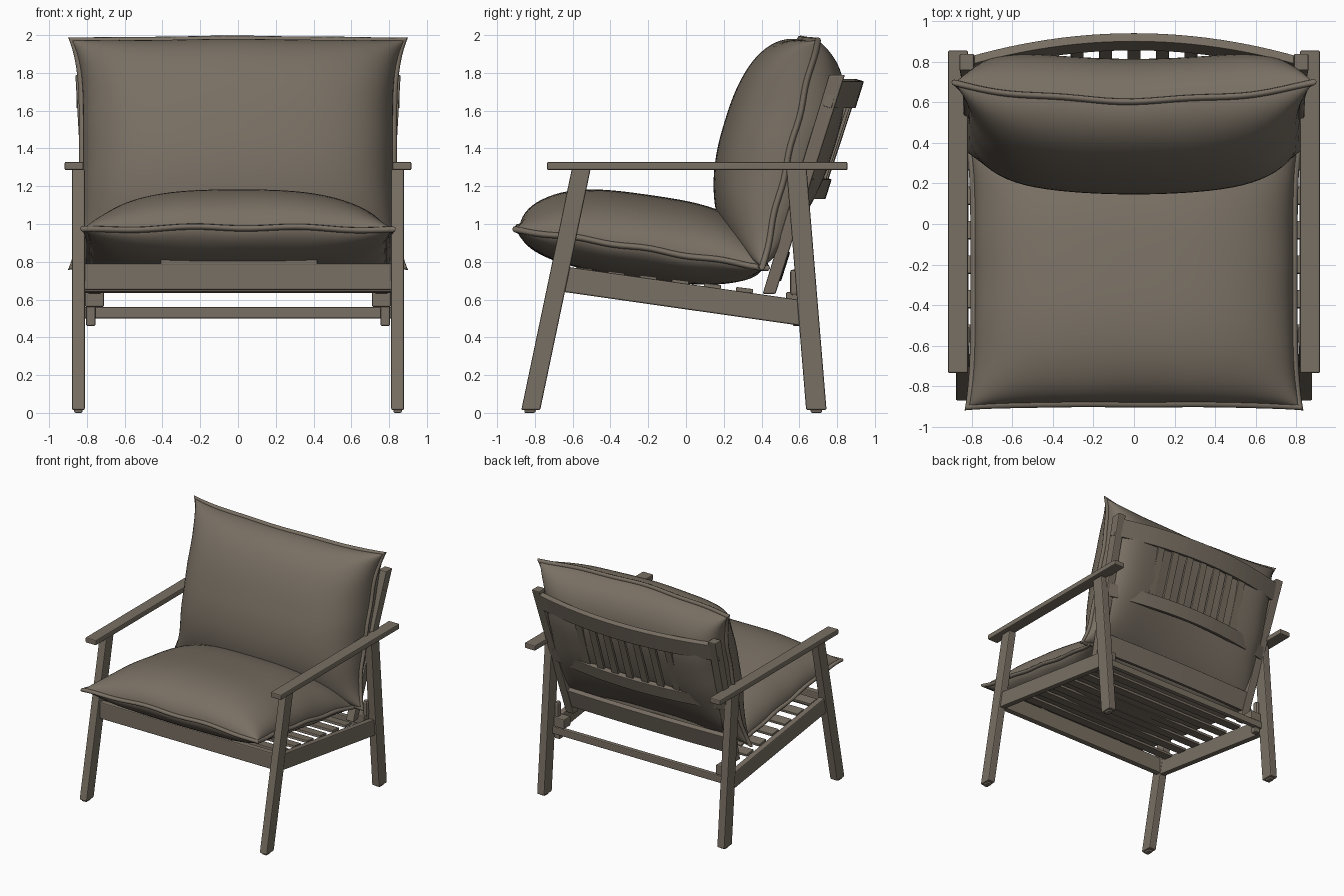
import bpy, bmesh, math
from mathutils import Vector

cube = bpy.data.objects.get("Cube")
if cube:
    bpy.data.objects.remove(cube, do_unlink=True)

taupe = bpy.data.materials.new("warm taupe")
taupe.use_nodes = True
TAUPE = (0.19, 0.16, 0.125, 1)
taupe.diffuse_color = TAUPE
taupe.node_tree.nodes["Principled BSDF"].inputs["Base Color"].default_value = TAUPE


def finish(name, bm, mirror=False, bevel=0.0, smooth=False):
    bmesh.ops.recalc_face_normals(bm, faces=bm.faces)
    mesh = bpy.data.meshes.new(name)
    bm.to_mesh(mesh)
    bm.free()
    mesh.materials.append(taupe)
    ob = bpy.data.objects.new(name, mesh)
    bpy.context.collection.objects.link(ob)
    if mirror:
        ob.modifiers.new("mirror", 'MIRROR').use_clip = False
    if bevel:
        mod = ob.modifiers.new("bevel", 'BEVEL')
        mod.width, mod.segments = bevel, 2
    if smooth:
        for p in mesh.polygons:
            p.use_smooth = True


def loft(name, sections, **kw):
    """Skin a row of equal cross-sections and cap both ends."""
    bm = bmesh.new()
    rings = [[bm.verts.new(p) for p in s] for s in sections]
    n = len(rings[0])
    for r, s in zip(rings, rings[1:]):
        for i in range(n):
            bm.faces.new((r[i], r[(i + 1) % n], s[(i + 1) % n], s[i]))
    bm.faces.new(rings[0])
    bm.faces.new(rings[-1])
    finish(name, bm, **kw)


def rect(c, u, v):
    c = Vector(c)
    return [c - u - v, c + u - v, c + u + v, c - u + v]


def bar(name, a, b, u, v, mirror=True, bevel=0.008):
    """Straight timber from a to b with half-width vectors u and v."""
    loft(name, [rect(a, u, v), rect(b, u, v)], mirror=mirror, bevel=bevel)


X, Y, Z = Vector((1, 0, 0)), Vector((0, 1, 0)), Vector((0, 0, 1))

# Legs, foot pads and armrests
LEG_X = 0.845
bar("front_leg", (LEG_X, -0.822, 0.015), (LEG_X, -0.555, 1.29), X * 0.034, Y * 0.05)
bar("rear_leg", (LEG_X, 0.69, 0.015), (LEG_X, 0.585, 1.29), X * 0.034, Y * 0.054)
bar("front_foot_pad", (LEG_X, -0.828, 0), (LEG_X, -0.822, 0.03), X * 0.022, Y * 0.03)
bar("rear_foot_pad", (LEG_X, 0.69, 0), (LEG_X, 0.69, 0.03), X * 0.022, Y * 0.03)
bar("armrest", (0.868, -0.735, 1.307), (0.868, 0.855, 1.307), X * 0.05, Z * 0.022)

# Seat frame
bar("side_rail", (0.84, -0.66, 0.71), (0.84, 0.64, 0.525), X * 0.025, Z * 0.068)
bar("front_rail", (-0.82, -0.665, 0.72), (0.82, -0.665, 0.72), Y * 0.025, Z * 0.07, False)
bar("front_rail_crest", (-0.41, -0.67, 0.795), (0.42, -0.67, 0.795), Y * 0.02, Z * 0.017, False)
bar("rear_rail", (-0.82, 0.61, 0.53), (0.82, 0.61, 0.53), Y * 0.02, Z * 0.03, False)
bar("rear_bracket", (0.76, 0.53, 0.6), (0.76, 0.62, 0.6), X * 0.05, Z * 0.04)
bar("bracket_pin", (0.78, 0.59, 0.46), (0.78, 0.59, 0.6), X * 0.025, Y * 0.025)
bar("recline_hinge", (0.8, 0.575, 0.62), (0.8, 0.575, 0.76), X * 0.02, Y * 0.025, True, 0.018)

# Seat slats lying across the sloping side rails
down = Vector((0, 0.85, -0.105)).normalized()
for i in range(6):
    t = i / 5
    y, z = -0.54 + 0.85 * t, 0.755 - 0.105 * t
    bar(f"seat_slat_{i + 1}", (-0.82, y, z), (0.82, y, z), down * 0.045,
        down.cross(X) * 0.011, False, 0.004)

# Reclined back frame
LEAN = Vector((0, 0.3, 0.955)).normalized()
OUT = X.cross(LEAN)


def back_point(x, z, bow=0.0):
    """Point on the back frame plane, bowed rearward in the middle."""
    return Vector((x, 0.44 + 0.31 * (z - 0.63) + bow * (1 - (x / 0.86) ** 2), z))


loft("back_stile", [rect(back_point(x, z), X * 0.036, Y * half)
                    for x, z, half in ((0.76, 0.63, 0.034), (0.825, 1.79, 0.042))],
     mirror=True, bevel=0.008)


def bowed_rail(name, z, half, bow, reach):
    xs = [reach * (i / 12 - 1) for i in range(25)]
    loft(name, [rect(back_point(x, z, bow), LEAN * half, OUT * 0.022) for x in xs], bevel=0.004)


bowed_rail("back_top_rail", 1.69, 0.075, 0.13, 0.855)
bowed_rail("back_middle_rail", 1.19, 0.055, 0.12, 0.815)
bowed_rail("back_bottom_rail", 0.78, 0.08, 0.02, 0.78)
for i in range(9):
    x = -0.56 + 0.14 * i
    bar(f"back_slat_{i + 1}", back_point(x, 1.2, 0.115), back_point(x, 1.67, 0.125),
        X * 0.032, OUT * 0.01, False, 0.003)


def cushion(name, a, b, corner, waist, front, rear, power, low_slim, bow, tilt):
    """Stuffed pillow between seam ends a and b (y, z), with a raised seam."""
    a, b = Vector((0, *a)), Vector((0, *b))
    axis = b - a
    normal = X.cross(axis).normalized()
    n = 40

    def seam(u, v):
        # Edges pinch inwards, so the four corners stand out as ears
        w = waist + (corner - waist) * abs(v) ** 5
        ends = 1 - 0.03 * (1 - abs(u) ** 6)
        ripple = 0.006 * math.sin(9 * u + 2 * v) + 0.005 * math.sin(11 * v + u)
        edge = max(abs(u), abs(v)) ** 8
        lift = bow * (1 - u * u) + ripple * edge
        return a + axis * (0.5 + 0.5 * v * ends) + X * u * w + normal * lift

    def loft_height(u, v):
        h = math.sqrt(max(0, (1 - abs(u) ** power) * (1 - abs(v) ** 3)))
        return h * (1 - low_slim * max(0, -v) ** 1.5)

    bm = bmesh.new()
    # Sine spacing packs rows towards the seam for a rounded edge
    ts = [math.sin(math.pi * (i / n - 0.5)) for i in range(n + 1)]
    # Stuffing settles: the front is fuller low down, the rear higher up
    for depth, lean in ((front, -tilt), (-rear, 2 * tilt)):
        g = [[bm.verts.new(seam(u, v) + normal * depth * (1 + lean * v) * loft_height(u, v))
              for u in ts] for v in ts]
        for r, s in zip(g, g[1:]):
            for i in range(n):
                bm.faces.new((r[i], r[i + 1], s[i + 1], s[i]))
    bmesh.ops.remove_doubles(bm, verts=bm.verts, dist=0.0004)
    finish(name, bm, smooth=True)

    # Seam welt swept round the edge
    loop = [(t, -1) for t in ts[:-1]] + [(1, t) for t in ts[:-1]]
    loop += [(-u, -v) for u, v in loop]
    bm = bmesh.new()
    rings = []
    for u, v in loop:
        c = seam(u, v)
        outward = (X * u ** 5 + axis.normalized() * v ** 5).normalized()
        rings.append([bm.verts.new(c + outward * 0.022 * math.cos(k * math.pi / 4)
                                   + normal * 0.016 * math.sin(k * math.pi / 4)) for k in range(8)])
    for i, r in enumerate(rings):
        s = rings[(i + 1) % len(rings)]
        for k in range(8):
            bm.faces.new((r[k], r[(k + 1) % 8], s[(k + 1) % 8], s[k]))
    finish(name + "_welt", bm, smooth=True)


# Cushions
cushion("seat_cushion", (-0.905, 0.965), (0.43, 0.775), 0.82, 0.785, 0.272, 0.172, 3, 0.0, 0.015, 0.0)
cushion("back_cushion", (0.41, 0.77), (0.69, 1.975), 0.885, 0.82, 0.295, 0.275, 6, 0.3, 0.085, 0.1)
